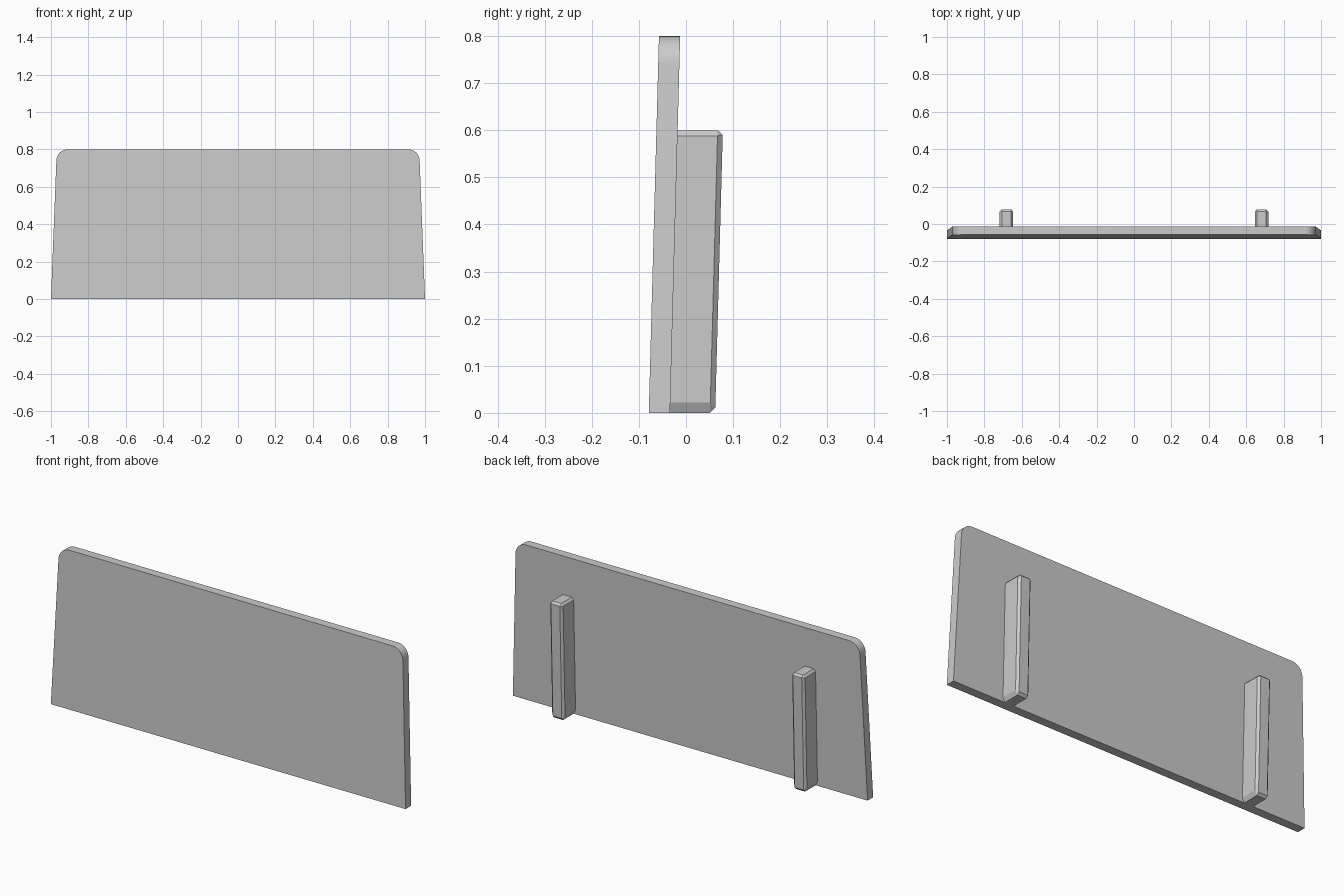
import bpy, bmesh, math
from mathutils import Vector

cube = bpy.data.objects.get("Cube")
if cube:
    bpy.data.objects.remove(cube, do_unlink=True)

grey = bpy.data.materials.new("light grey")
grey.use_nodes = True
colour = (0.6, 0.6, 0.6, 1)
grey.diffuse_color = colour
grey.node_tree.nodes["Principled BSDF"].inputs["Base Color"].default_value = colour

LEAN = 0.027          # backward drift per unit of height
FRONT, BACK = -0.079, -0.034


def finish(name, bm):
    """Lean the part backwards and turn it into an object."""
    for v in bm.verts:
        v.co.y += LEAN * v.co.z
    bmesh.ops.recalc_face_normals(bm, faces=bm.faces)
    mesh = bpy.data.meshes.new(name)
    bm.to_mesh(mesh)
    bm.free()
    mesh.materials.append(grey)
    obj = bpy.data.objects.new(name, mesh)
    bpy.context.collection.objects.link(obj)
    return obj


# Panel: tapered outline with rounded top corners, extruded backwards
right_half = [(1.0, 0.0)]
for i in range(9):
    a = math.radians(2 + 88 * i / 8)
    right_half.append((0.911 + 0.06 * math.cos(a), 0.74 + 0.06 * math.sin(a)))
outline = right_half + [(-x, z) for x, z in reversed(right_half)]
bm = bmesh.new()
face = bm.faces.new([bm.verts.new((x, FRONT, z)) for x, z in outline])
extruded = bmesh.ops.extrude_face_region(bm, geom=[face])["geom"]
for v in extruded:
    if isinstance(v, bmesh.types.BMVert):
        v.co.y = BACK
panel = finish("panel", bm)
bpy.context.view_layer.objects.active = panel
panel.select_set(True)
bpy.ops.object.shade_smooth_by_angle(angle=math.radians(30))


# Posts: chamfered bars standing against the back of the panel
def post(name, cx):
    half, cut, rear, root = 0.036, 0.011, 0.062, BACK - 0.005
    bm = bmesh.new()
    for s in (-1, 1):
        x_in, x_out = cx + s * (half - cut), cx + s * half
        for end, side, back in ((0, 0.022, 0.012), (0.6, 0.588, 0.59)):
            for p in ((x_in, root, end), (x_in, rear - cut, end),
                      (x_out, root, side), (x_out, rear - cut, side),
                      (x_in, rear, back)):
                bm.verts.new(Vector(p))
    bmesh.ops.convex_hull(bm, input=bm.verts)
    bmesh.ops.dissolve_limit(bm, angle_limit=math.radians(2),
                             verts=bm.verts, edges=bm.edges)
    finish(name, bm)


post("left_post", 0.682)
post("right_post", -0.682)
